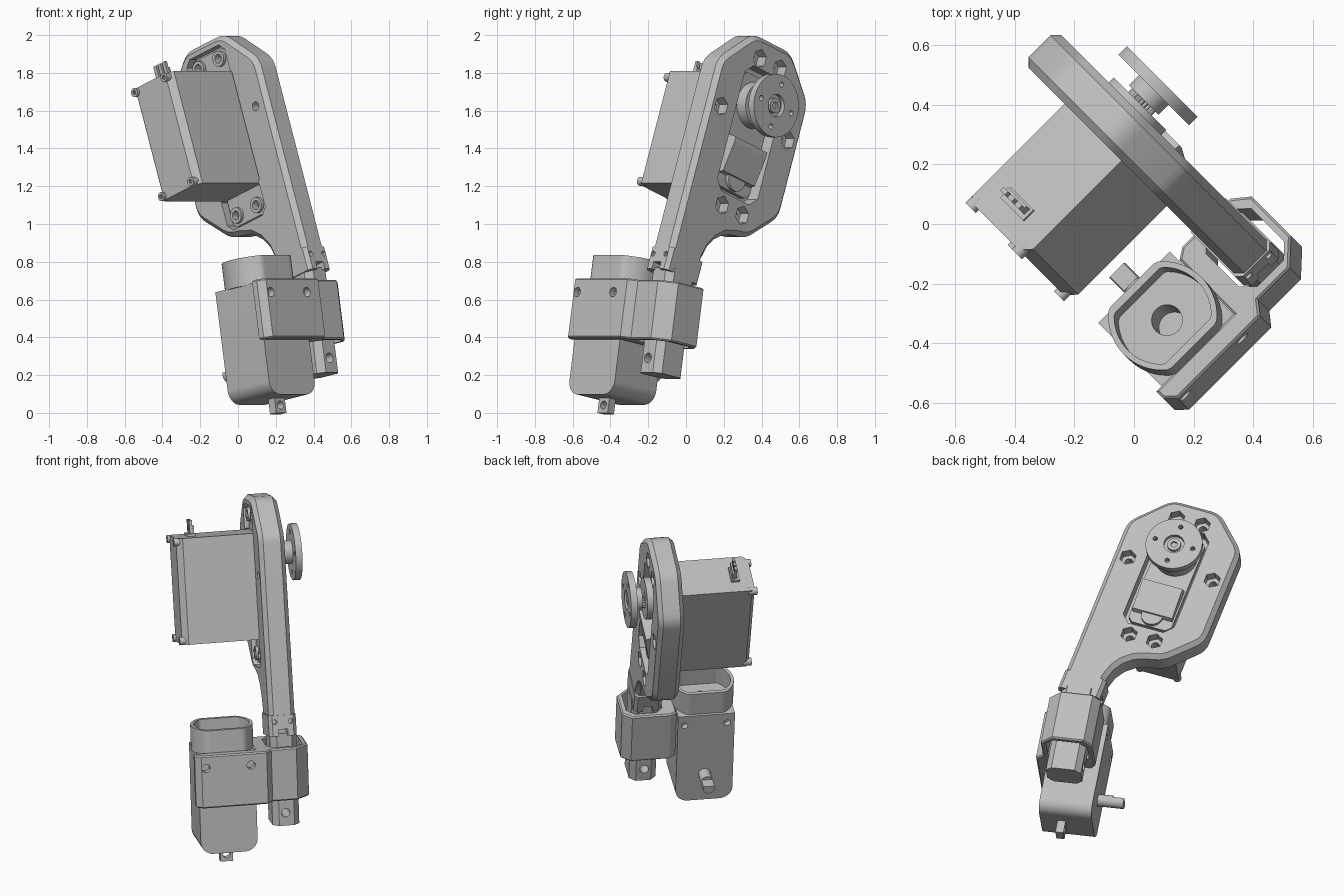
import bpy, bmesh, math
from mathutils import Matrix, Vector

cube = bpy.data.objects.get("Cube")
if cube:
    bpy.data.objects.remove(cube, do_unlink=True)

grey = bpy.data.materials.new("plain grey")
grey.use_nodes = True
COLOUR = (0.52, 0.52, 0.52, 1)
grey.diffuse_color = COLOUR
grey.node_tree.nodes["Principled BSDF"].inputs["Base Color"].default_value = COLOUR


def frame(origin, tilt):
    """Local x runs across the arm, y through the plate, z up along the arm."""
    return (Matrix.Translation(origin) @ Matrix.Rotation(math.radians(-45), 4, "Z")
            @ Matrix.Rotation(math.radians(-tilt), 4, "Y"))


ARM = frame((-0.192, 0.192, 1.627), 20)     # origin on the output shaft
BASE = frame((0.269, -0.269, 0.4), 10)      # origin in the lower motor


def place(axis, a, b, h):
    return Vector({"x": (h, a, b), "y": (a, h, b), "z": (a, b, h)}[axis])


def prism(name, fr, axis, pts, lo, hi, chamfer=0.0, smooth=False):
    """Extrude a closed 2D profile along one local axis."""
    bm = bmesh.new()
    low = [bm.verts.new(place(axis, a, b, lo)) for a, b in pts]
    high = [bm.verts.new(place(axis, a, b, hi)) for a, b in pts]
    caps = [bm.faces.new(low), bm.faces.new(high)]
    for i in range(len(pts)):
        j = (i + 1) % len(pts)
        bm.faces.new((low[i], low[j], high[j], high[i]))
    bmesh.ops.recalc_face_normals(bm, faces=bm.faces)
    if chamfer:
        rim = list({e for f in caps for e in f.edges})
        bmesh.ops.bevel(bm, geom=rim, offset=chamfer, segments=1, affect="EDGES")
    mesh = bpy.data.meshes.new(name)
    bm.to_mesh(mesh)
    bm.free()
    mesh.materials.append(grey)
    ob = bpy.data.objects.new(name, mesh)
    bpy.context.collection.objects.link(ob)
    ob.matrix_world = fr
    if smooth:
        pick(ob)
        bpy.ops.object.shade_smooth_by_angle(angle=math.radians(30))
    return ob


def pick(ob):
    bpy.ops.object.select_all(action="DESELECT")
    ob.select_set(True)
    bpy.context.view_layer.objects.active = ob


def ring(a, b, r, n=32, turn=0.0):
    return [(a + r * math.cos(turn + math.tau * i / n),
             b + r * math.sin(turn + math.tau * i / n)) for i in range(n)]


def rect(a0, a1, b0, b1, c=0.0):
    if not c:
        return [(a0, b0), (a1, b0), (a1, b1), (a0, b1)]
    return [(a0 + c, b0), (a1 - c, b0), (a1, b0 + c), (a1, b1 - c),
            (a1 - c, b1), (a0 + c, b1), (a0, b1 - c), (a0, b0 + c)]


def soften(pts, d, steps=4):
    """Round every corner with a short curve."""
    out = []
    for i, p in enumerate(pts):
        p = Vector(p)
        back, ahead = Vector(pts[i - 1]) - p, Vector(pts[(i + 1) % len(pts)]) - p
        a = p + back.normalized() * min(d, back.length * 0.45)
        b = p + ahead.normalized() * min(d, ahead.length * 0.45)
        for k in range(steps + 1):
            t = k / steps
            out.append(tuple(a * (1 - t) ** 2 + p * 2 * t * (1 - t) + b * t * t))
    return out


def carve(target, cutters):
    """Subtract each cutter, then remove it."""
    for c in cutters:
        c.hide_render = True
        mod = target.modifiers.new("cut", "BOOLEAN")
        mod.operation, mod.solver, mod.object = "DIFFERENCE", "EXACT", c
        pick(target)
        bpy.ops.object.modifier_apply(modifier=mod.name)
        bpy.data.objects.remove(c, do_unlink=True)


def cutter(fr, axis, pts, lo, hi):
    return prism("cutter", fr, axis, pts, lo, hi)


# Arm plate: eight-sided head with softened corners flowing into an offset neck
head = [(-0.17, -0.685), (-0.36, -0.5), (-0.36, 0.14), (-0.15, 0.35), (0.15, 0.35), (0.355, 0.14)]
neck = [(0.355, -0.95), (0.115, -0.95), (0.11, -0.9), (0.09, -0.83), (0.055, -0.775),
        (0.0, -0.73), (-0.07, -0.705)]
outline = soften(neck[-1:] + head + neck[:1], 0.055)[5:-5] + neck
plate = prism("arm_plate", ARM, "y", outline, 0.12, 0.276, chamfer=0.026, smooth=True)
bolts = [(s * 0.08, z) for s in (-1, 1) for z in (0.235, -0.59)] + [(0.265, -0.1), (-0.265, -0.1)]
cuts = [cutter(ARM, "y", rect(-0.16, 0.16, -0.52, 0.185, 0.05), 0.05, 0.35)]
for z0, z1 in ((0.1, 0.3), (-0.66, -0.46)):
    cuts.append(cutter(ARM, "y", rect(-0.15, 0.15, z0, z1, 0.035), 0.05, 0.17))
for a, b in bolts:
    cuts.append(cutter(ARM, "y", ring(a, b, 0.05, 6, 0.5), 0.215, 0.35))
    cuts.append(cutter(ARM, "y", ring(a, b, 0.024, 16), 0.05, 0.3))
carve(plate, cuts)

# Servo case with chamfered end, mounting ears and corner screws
case = [(-0.14, 0.2), (-0.14, -0.315), (-0.12, -0.335), (0.115, -0.335), (0.148, -0.3), (0.148, 0.2)]
prism("servo_case", ARM, "z", case, -0.49, 0.14)
for z0, z1 in ((0.12, 0.285), (-0.645, -0.455)):
    ear = prism("servo_ear", ARM, "y", rect(-0.13, 0.13, z0, z1, 0.02), 0.145, 0.168)
    row = 0.235 if z1 > 0 else -0.59
    carve(ear, [cutter(ARM, "y", ring(s * 0.08, row, 0.024, 16), 0.1, 0.2) for s in (-1, 1)])
    for s in (-1, 1):
        bush = prism("ear_bushing", ARM, "y", ring(s * 0.08, row, 0.042, 24), 0.127, 0.148, smooth=True)
        carve(bush, [cutter(ARM, "y", ring(s * 0.08, row, 0.024, 16), 0.05, 0.2)])
for a in (-0.122, 0.112):
    for b in (-0.468, 0.118):
        screw = prism("case_screw", ARM, "y", ring(a, b, 0.024, 20), -0.35, -0.3, smooth=True)
        carve(screw, [cutter(ARM, "y", ring(a, b, 0.012, 6), -0.37, -0.335)])

# Cable connector on the end of the servo
prism("connector_base", ARM, "z", rect(-0.06, 0.055, -0.255, -0.205), 0.13, 0.155)
for k in range(3):
    a = -0.037 + 0.035 * k
    prism("connector_pin", ARM, "z", rect(a - 0.011, a + 0.011, -0.238, -0.222), 0.14, 0.235)
prism("connector_back", ARM, "z", rect(-0.05, 0.045, -0.222, -0.212), 0.14, 0.2)

# Servo gear cover inside the head opening
prism("cover_flange", ARM, "y", rect(-0.163, 0.163, -0.523, 0.188, 0.05), 0.17, 0.2)
prism("gear_cover", ARM, "y", rect(-0.135, 0.135, -0.485, 0.15, 0.03), 0.19, 0.235)
prism("shaft_housing", ARM, "y", ring(0, 0, 0.125, 40), 0.2, 0.3, smooth=True)
prism("cover_step", ARM, "x", [(0.22, -0.42), (0.265, -0.41), (0.295, -0.25), (0.295, -0.22), (0.22, -0.2)],
      -0.125, 0.125)
prism("cover_boss", ARM, "y", ring(0, -0.415, 0.065, 32), 0.2, 0.255, smooth=True)

# Output gear and round horn
teeth = [(math.cos(math.tau * i / 48) * (0.05 + 0.006 * (i % 2)),
          math.sin(math.tau * i / 48) * (0.05 + 0.006 * (i % 2))) for i in range(48)]
prism("output_gear", ARM, "y", teeth, 0.29, 0.325)
prism("horn_hub", ARM, "y", ring(0, 0, 0.07, 40), 0.318, 0.37, smooth=True)
horn = prism("horn_disc", ARM, "y", ring(0, 0, 0.168, 64), 0.365, 0.405, smooth=True)
holes = [cutter(ARM, "y", ring(x, z, 0.014, 16), 0.33, 0.45)
         for x, z in ((0.118, 0), (-0.118, 0), (0, 0.118), (0, -0.118))]
carve(horn, holes + [cutter(ARM, "y", ring(0, 0, 0.06, 32), 0.38, 0.45)])
centre = prism("horn_screw", ARM, "y", ring(0, 0, 0.04, 28), 0.37, 0.398, smooth=True)
carve(centre, [cutter(ARM, "y", ring(0, 0, 0.02, 6), 0.385, 0.45)])

# Neck foot with cross holes, and the tang that runs through the clamp
foot = prism("neck_foot", ARM, "z", rect(0.1, 0.36, 0.115, 0.28, 0.02), -1.05, -0.925)
carve(foot, [cutter(ARM, "x", ring(y, -0.965, 0.014, 12), 0.33, 0.4) for y in (0.15, 0.245)]
      + [cutter(ARM, "x", rect(0.17, 0.225, -1.1, -1.01), 0.05, 0.4)])
tang = prism("tang", BASE, "z", rect(-0.125, 0.085, 0.125, 0.285, 0.035), -0.203, 0.36)
carve(tang, [cutter(BASE, "x", ring(0.2, -0.125, 0.026, 20), -0.2, 0.2)])

# Lower motor: rounded bottom edges, shaft, tab and hollow collar
R, LOW = 0.075, -0.33
profile = [(-0.32, 0.275), (0.02, 0.275)]
for cy, start in ((0.02 - R, 0), (-0.32 + R, -90)):
    for k in range(9):
        t = math.radians(start - 90 * k / 8)
        profile.append((cy + R * math.cos(t), LOW + R + R * math.sin(t)))
motor = prism("lower_motor", BASE, "x", profile, -0.185, 0.13, smooth=True)
MX, MY = -0.022, -0.15
carve(motor, [cutter(BASE, "x", ring(y, 0.21, 0.02, 16), -0.25, -0.15) for y in (-0.275, -0.02)]
      + [cutter(BASE, "z", ring(MX, MY, 0.052, 32), 0.1, 0.4)])


def double_d(r, flat):
    return [(MX + max(-flat, min(flat, x)), MY + y) for x, y in ring(0, 0, r, 64)]


collar = prism("motor_collar", BASE, "z", double_d(0.184, 0.147), 0.27, 0.42, smooth=True)
carve(collar, [cutter(BASE, "z", double_d(0.164, 0.122), 0.3, 0.5),
               cutter(BASE, "z", ring(MX, MY, 0.052, 32), 0.2, 0.5)])
shaft = prism("motor_shaft", BASE, "x", ring(MY, -0.145, 0.036, 24), -0.34, -0.18, smooth=True)
carve(shaft, [cutter(BASE, "y", rect(-0.4, -0.27, -0.13, -0.09), -0.3, 0.0)])
tab = prism("motor_tab", BASE, "x", rect(MY - 0.038, MY + 0.038, -0.41, -0.32), -0.024, 0.024)
carve(tab, [cutter(BASE, "x", ring(MY, -0.368, 0.022, 20), -0.1, 0.1)])

# Clamp: side plate on the motor joined to a sleeve around the tang
clamp_outline = [(0.19, -0.31), (0.19, 0.08), (0.145, 0.115), (0.145, 0.265), (0.07, 0.345),
                 (-0.12, 0.345), (-0.165, 0.29), (-0.165, 0.06), (-0.14, 0.022), (0.12, 0.022),
                 (0.12, -0.345), (0.155, -0.345)]
clamp = prism("clamp", BASE, "z", clamp_outline, -0.035, 0.285, chamfer=0.008)
carve(clamp, [cutter(BASE, "z", rect(-0.135, 0.112, 0.1, 0.315, 0.045), -0.1, 0.4)]
      + [cutter(BASE, "x", ring(y, 0.21, 0.025, 20), 0.15, 0.3) for y in (-0.285, -0.015)])
